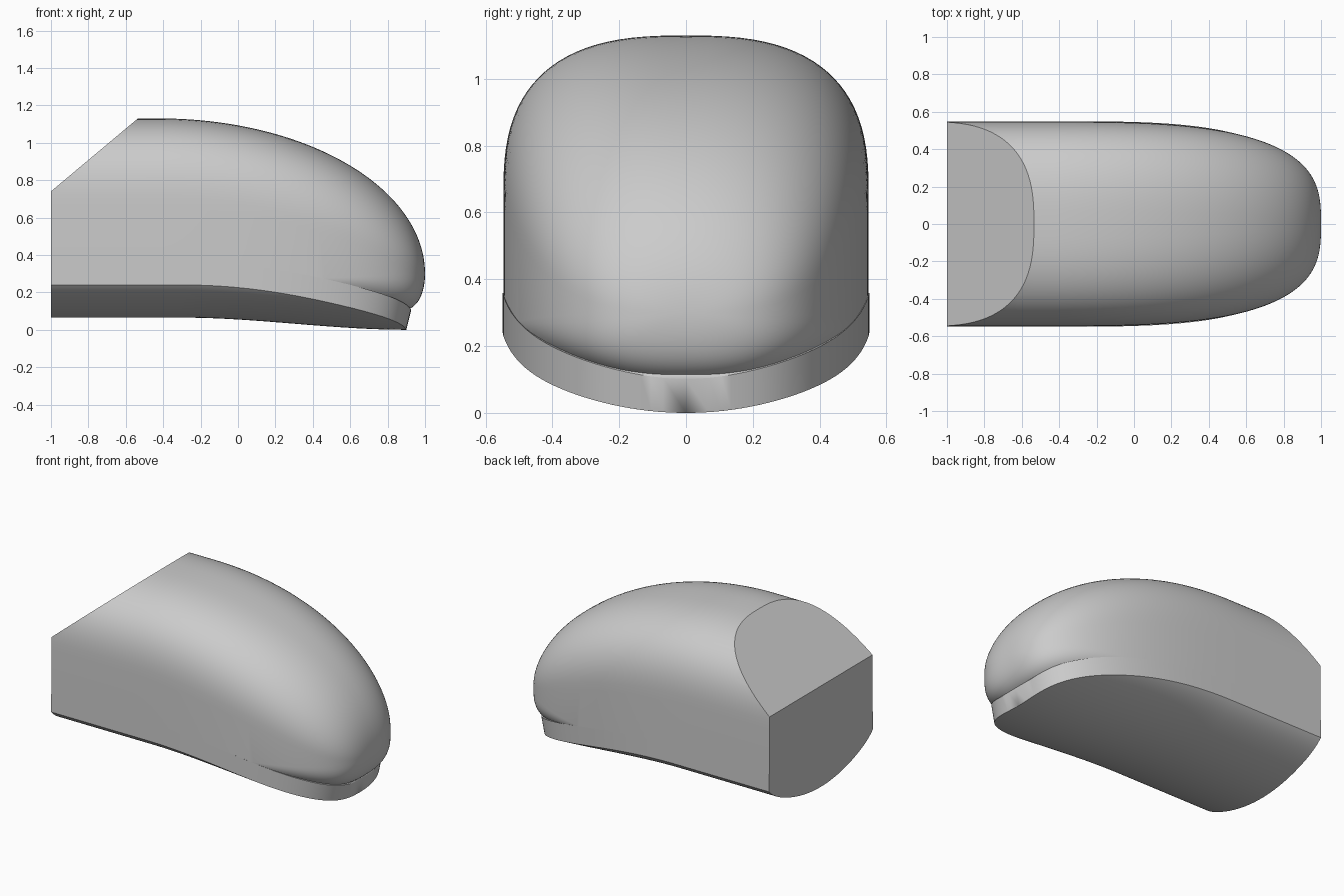
import bpy
import bmesh
from math import sin, cos, pi

default = bpy.data.objects.get("Cube")
if default:
    bpy.data.objects.remove(default, do_unlink=True)

HALF_WIDTH = 0.547
LIP_WIDTH = 0.549
STEPS = 56
SIDE = 24


def power(v, n):
    """Signed superellipse coordinate."""
    return (1 if v >= 0 else -1) * abs(v) ** (2 / n)


def plan(nose, centre, n):
    """Stations (x, width factor, nose factor) from the back to the nose."""
    stations = [(centre - 0.1 * i, 1.0, 0.0) for i in range(8, 0, -1)]
    for i in range(STEPS + 1):
        k = sin(pi / 2 * i / STEPS)
        w = max(0, 1 - k ** n) ** (1 / n)
        stations.append((centre + (nose - centre) * k, w, k))
    return stations


def loft(name, sections):
    bm = bmesh.new()
    rings = [[bm.verts.new(p) for p in s] for s in sections]
    for a, b in zip(rings, rings[1:]):
        for i in range(len(a)):
            j = (i + 1) % len(a)
            bm.faces.new((a[i], a[j], b[j], b[i]))
    bm.faces.new(rings[0])
    bmesh.ops.remove_doubles(bm, verts=bm.verts, dist=0.00002)
    bmesh.ops.recalc_face_normals(bm, faces=bm.faces)
    mesh = bpy.data.meshes.new(name)
    bm.to_mesh(mesh)
    bm.free()
    obj = bpy.data.objects.new(name, mesh)
    bpy.context.collection.objects.link(obj)
    return obj


def body_section(x, width, k):
    """Rounded crown and straight flanks, turning egg-shaped at the nose."""
    w = HALF_WIDTH * width
    top = 0.3 + 0.83 * max(0, 1 - k * k) ** 0.5
    shoulder = 0.3 + 0.35 * (1 - k * k)
    hip = 0.26 + 0.04 * k * k
    belly = hip - (hip - 0.085) * max(0, 1 - k ** 24) ** 0.5
    n_top, n_low = 2.7 - 0.6 * k * k, 1.5 + 1.2 * k * k
    angles = [pi * i / (2 * SIDE) for i in range(2 * SIDE + 1)]
    crown = [(x, w * power(cos(a), n_top),
              shoulder + (top - shoulder) * power(sin(a), n_top))
             for a in angles]
    under = [(x, -w * power(cos(a), n_low),
              hip - (hip - belly) * power(sin(a), n_low)) for a in angles]
    return crown + under


def underside(x, f):
    """Height of the curved base, sinking gently towards the nose."""
    s = min(1, max(0, (x + 0.3) / 1.2))
    return 0.065 * (1 - s * s * (3 - 2 * s)) + 0.15 * f * f + 0.025 * f ** 12


def lip_section(low, high):
    """Base slab with a slightly flared rim."""
    across = [sin(pi / 2 * i / SIDE) for i in range(-SIDE, SIDE + 1)]
    width = low[1]
    base = [(low[0], LIP_WIDTH * width * v, underside(low[0], abs(width * v)))
            for v in across]
    rim = [(high[0], LIP_WIDTH * width * v,
            underside(low[0], abs(width * v)) + 0.1
            + width * (0.02 + 0.05 * (1 - v * v)))
           for v in reversed(across)]
    return base + rim


# Main shell and the base lip
shell = loft("rounded_shell", [body_section(*s) for s in plan(1.0, -0.42, 3.0)])
lip = loft("base_lip", [lip_section(a, b) for a, b in
                        zip(plan(0.9, -0.4, 3.2), plan(0.925, -0.4, 3.2))])

# Fuse the lip into the shell
bpy.context.view_layer.objects.active = shell
shell.select_set(True)
union = shell.modifiers.new("join_lip", 'BOOLEAN')
union.operation = 'UNION'
union.solver = 'EXACT'
union.object = lip
bpy.ops.object.modifier_apply(modifier=union.name)
bpy.data.objects.remove(lip, do_unlink=True)

# Flat back and slanted upper cut
bm = bmesh.new()
bm.from_mesh(shell.data)
for point, normal in (((-1, 0, 0), (-1, 0, 0)),
                      ((-1, 0, 0.74), (-0.39, 0, 0.465))):
    bmesh.ops.bisect_plane(bm, geom=bm.verts[:] + bm.edges[:] + bm.faces[:],
                           plane_co=point, plane_no=normal, clear_outer=True)
    cut_edges = [e for e in bm.edges if e.is_boundary]
    bmesh.ops.holes_fill(bm, edges=cut_edges, sides=0)
bmesh.ops.recalc_face_normals(bm, faces=bm.faces)
bm.to_mesh(shell.data)
bm.free()

bpy.ops.object.shade_smooth_by_angle(angle=0.5)
